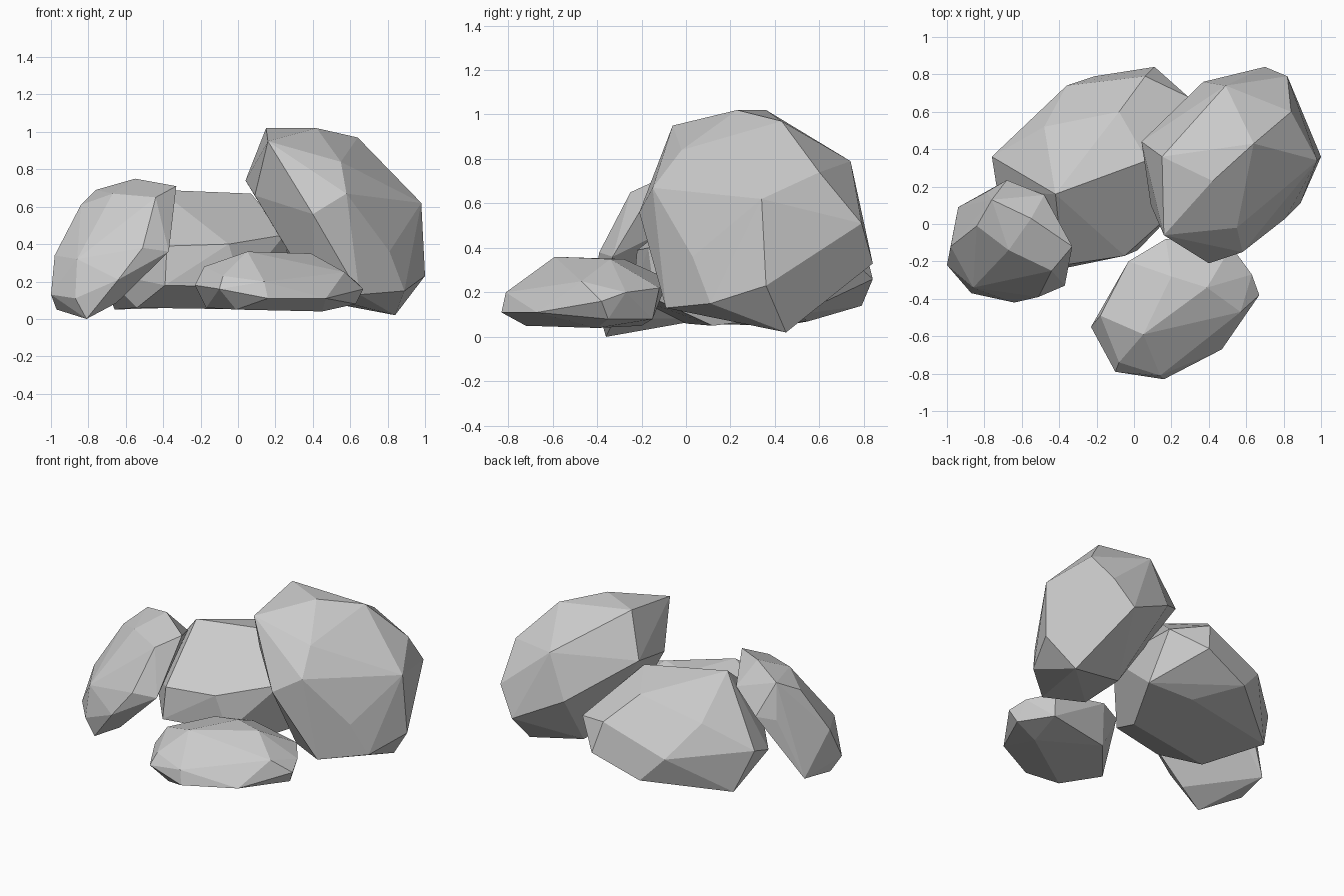
import bpy, bmesh, math


def boulder(name, *rings):
    """Chiselled stone: convex skin over a few rings of corner points."""
    bm = bmesh.new()
    for ring in rings:
        for p in ring:
            bm.verts.new(p)
    hull = bmesh.ops.convex_hull(bm, input=bm.verts)
    junk = {g for k in ("geom_interior", "geom_unused") for g in hull[k]
            if isinstance(g, bmesh.types.BMVert)}
    bmesh.ops.delete(bm, geom=list(junk), context='VERTS')
    # merge nearly flat triangles into larger facets
    bmesh.ops.dissolve_limit(bm, angle_limit=math.radians(7),
                             verts=bm.verts, edges=bm.edges)
    bmesh.ops.recalc_face_normals(bm, faces=bm.faces)
    for f in bm.faces:
        f.smooth = False
    mesh = bpy.data.meshes.new(name)
    bm.to_mesh(mesh)
    bm.free()
    ob = bpy.data.objects.new(name, mesh)
    bpy.context.collection.objects.link(ob)
    return ob


# tall boulder on the right: crown, shoulder, waist, foot
boulder("large_boulder",
        [(.15, .36, 1.02), (.42, .23, 1.02), (.64, .43, .97), (.16, -.06, .95)],
        [(.55, -.02, .84), (.49, .74, .79), (.78, .19, .75), (.84, .60, .74),
         (.04, .44, .74), (.09, .10, .66)],
        [(.58, -.15, .67), (.98, .34, .62), (.40, -.21, .56), (.82, .79, .51),
         (.37, .76, .50)],
        [(.81, .03, .36), (.70, .84, .33), (1.0, .36, .23), (.89, .11, .15),
         (.65, -.09, .13), (.41, .03, .13), (.47, .41, .09), (.84, .45, .02)])

# broad boulder at the back: top, middle, foot
boulder("back_boulder",
        [(-.42, .16, .69), (.07, .34, .67), (-.08, .60, .61), (-.48, .52, .49),
         (.06, .79, .46)],
        [(-.38, -.22, .39), (-.05, -.17, .40), (.25, .10, .45), (.29, .68, .40),
         (-.36, .74, .30), (.11, .84, .26), (-.73, .17, .25), (-.76, .36, .32)],
        [(-.39, -.24, .18), (.02, -.14, .17), (-.21, .79, .14), (-.66, .44, .05),
         (.30, .50, .10), (.0, .55, .07), (-.54, .0, .06), (.10, .12, .05)])

# leaning slab on the left: upper end, face, lower end
boulder("leaning_slab",
        [(-.55, .03, .75), (-.33, -.12, .71), (-.76, .13, .69), (-.44, -.25, .65),
         (-.67, -.14, .67), (-.84, -.01, .61)],
        [(-.68, .235, .48), (-.48, .155, .60), (-.79, .17, .46), (-.51, -.39, .38),
         (-.37, -.33, .36), (-.98, -.12, .34), (-.86, -.34, .32)],
        [(-.64, -.42, .21), (-1.0, -.22, .13), (-.87, -.37, .11), (-.94, .09, .08),
         (-.65, -.32, .085), (-.97, -.14, .05), (-.81, -.36, .0)])

# flat stone at the front: top, rim, foot
boulder("front_stone",
        [(.05, -.59, .36), (.39, -.34, .35), (.20, -.28, .35), (-.03, -.20, .28),
         (-.18, -.49, .28), (.57, -.47, .25), (.17, -.08, .26)],
        [(-.08, -.74, .23), (.14, -.81, .20), (-.10, -.79, .16), (-.23, -.55, .18),
         (.52, -.12, .22), (.63, -.27, .20), (.67, -.38, .16), (.16, -.83, .11),
         (.47, -.67, .11)],
        [(-.17, -.50, .06), (-.01, -.72, .05), (.63, -.35, .08), (.45, -.40, .04),
         (.08, -.20, .05), (.50, -.15, .08)])
